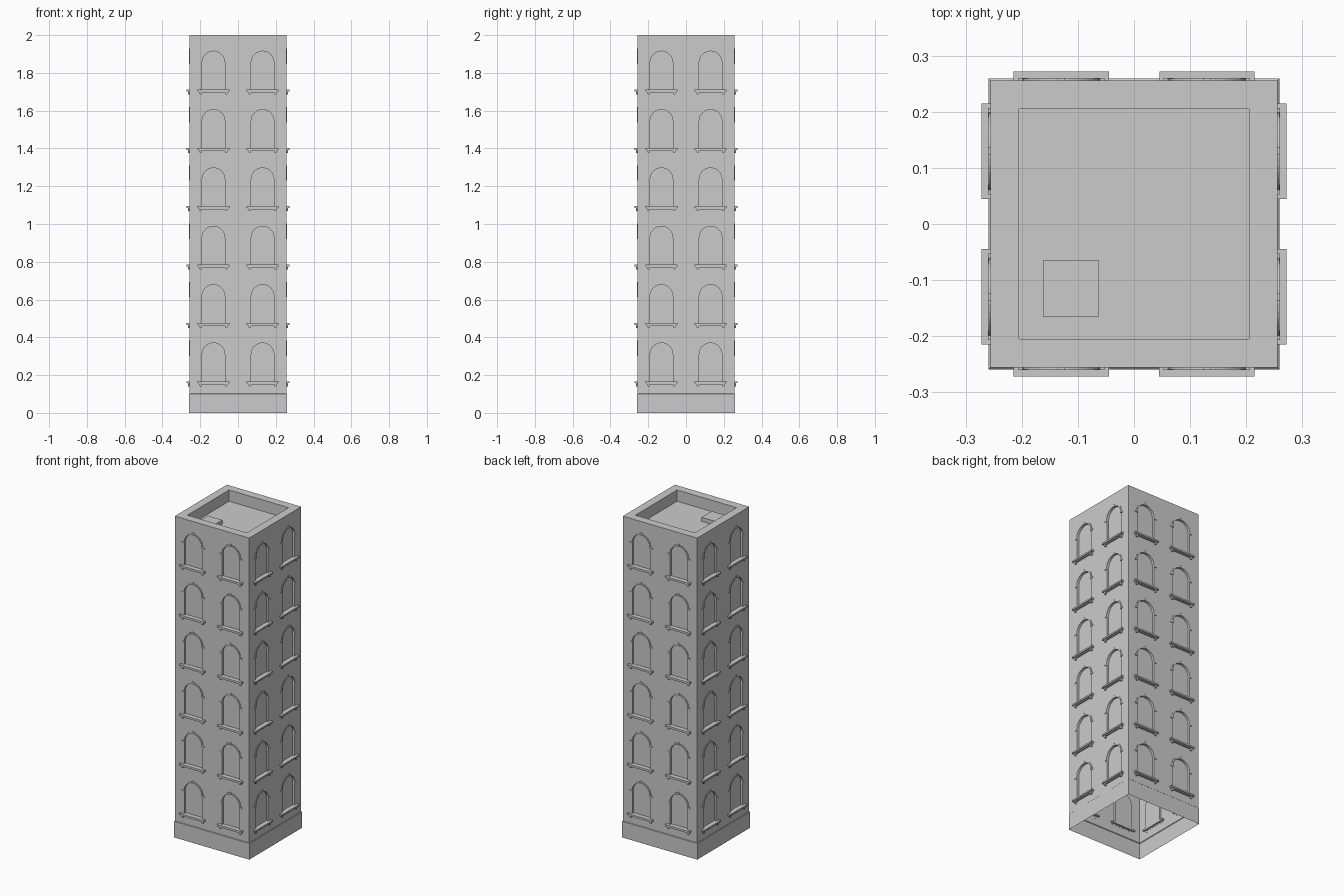
import bpy, bmesh, math
from mathutils import Matrix, Vector

cube = bpy.data.objects.get("Cube")
if cube:
    bpy.data.objects.remove(cube, do_unlink=True)

stone = bpy.data.materials.new("pale_grey_stone")
stone.use_nodes = True
GREY = (0.6, 0.6, 0.6, 1)
stone.diffuse_color = GREY
stone.node_tree.nodes["Principled BSDF"].inputs["Base Color"].default_value = GREY

WALL = 0.256        # half width of the shaft
FLOORS = 6
PITCH = 0.309
SILL_Z = 0.165
SPRING = 0.145      # arch spring height above the sill
R = 0.06            # window half width and arch radius
DEPTH = 0.012       # window recess


def make_object(name, bm):
    bmesh.ops.recalc_face_normals(bm, faces=bm.faces)
    mesh = bpy.data.meshes.new(name)
    bm.to_mesh(mesh)
    bm.free()
    mesh.materials.append(stone)
    obj = bpy.data.objects.new(name, mesh)
    bpy.context.collection.objects.link(obj)
    return obj


def prism(bm, outline, y0, y1, place):
    """Extrude an (x, z) outline from depth y0 to y1."""
    front = [bm.verts.new(place @ Vector((x, y0, z))) for x, z in outline]
    back = [bm.verts.new(place @ Vector((x, y1, z))) for x, z in outline]
    bm.faces.new(front)
    bm.faces.new(back[::-1])
    n = len(outline)
    for i in range(n):
        j = (i + 1) % n
        bm.faces.new((front[j], front[i], back[i], back[j]))


def rect(x0, x1, z0, z1):
    return [(x0, z0), (x1, z0), (x1, z1), (x0, z1)]


def arc(radius, steps=16):
    return [(radius * math.cos(math.pi * i / steps),
             SPRING + radius * math.sin(math.pi * i / steps))
            for i in range(steps + 1)]


def window_places():
    """Frames on each wall: x along the wall, -y outward, z up from the sill."""
    for side in range(4):
        turn = Matrix.Rotation(side * math.pi / 2, 4, 'Z')
        for floor in range(FLOORS):
            for x in (-0.13, 0.13):
                yield turn @ Matrix.Translation((x, -WALL, SILL_Z + floor * PITCH))


# Tower shaft with plinth, parapet and sunken roof
bm = bmesh.new()
rings = []
for half, z in ((0.259, 0), (0.259, 0.1), (WALL, 0.103), (WALL, 2),
                (0.205, 2), (0.205, 1.93)):
    rings.append([bm.verts.new((sx * half, sy * half, z))
                  for sx, sy in ((-1, -1), (1, -1), (1, 1), (-1, 1))])
for low, high in zip(rings, rings[1:]):
    for i in range(4):
        j = (i + 1) % 4
        bm.faces.new((low[i], low[j], high[j], high[i]))
bm.faces.new(rings[-1])
bm.faces.new(rings[0][::-1])
tower = make_object("tower_walls", bm)

# Arched recesses cut into every wall
bm = bmesh.new()
opening = [(-R, 0), (R, 0)] + arc(R)
for place in window_places():
    prism(bm, opening, -0.03, DEPTH, place)
cutter = make_object("window_cutter", bm)
cutter.hide_render = True
cut = tower.modifiers.new("windows", 'BOOLEAN')
cut.operation = 'DIFFERENCE'
cut.solver = 'EXACT'
cut.object = cutter
bpy.context.view_layer.objects.active = tower
bpy.ops.object.modifier_apply(modifier=cut.name)
bpy.data.objects.remove(cutter, do_unlink=True)

# The shaft is a hollow shell, open underneath
bm = bmesh.new()
bm.from_mesh(tower.data)
floor_faces = [f for f in bm.faces if all(v.co.z < 0.001 for v in f.verts)]
bmesh.ops.delete(bm, geom=floor_faces, context='FACES')
bm.to_mesh(tower.data)
bm.free()

# Sills on end brackets
bm = bmesh.new()
for place in window_places():
    prism(bm, rect(-0.085, 0.085, -0.008, 0.002), -0.016, DEPTH, place)
    prism(bm, [(-0.074, -0.014), (0.074, -0.014), (0.08, -0.008), (-0.08, -0.008)],
          -0.01, 0.001, place)
    for s in (-1, 1):
        prism(bm, [(s * 0.064, -0.024), (s * 0.072, -0.024),
                   (s * 0.08, -0.008), (s * 0.06, -0.008)], -0.009, 0.001, place)
make_object("window_sills", bm)

# Arch mouldings with imposts and keystones
bm = bmesh.new()
for place in window_places():
    inner, outer = arc(R), arc(R + 0.009)
    for i in range(len(inner) - 1):
        prism(bm, [inner[i], outer[i], outer[i + 1], inner[i + 1]], -0.003, 0.001, place)
    for s in (-1, 1):
        prism(bm, rect(s * R, s * 0.077, SPRING - 0.008, SPRING), -0.004, 0.001, place)
    top = SPRING + R
    prism(bm, [(-0.004, top), (0.004, top), (0.006, top + 0.014), (-0.006, top + 0.014)],
          -0.004, 0.001, place)
bmesh.ops.remove_doubles(bm, verts=bm.verts, dist=0.00001)
make_object("window_arches", bm)

# Roof hatch
bm = bmesh.new()
prism(bm, rect(-0.162, -0.062, 1.93, 1.955), -0.165, -0.065, Matrix.Identity(4))
make_object("roof_hatch", bm)
